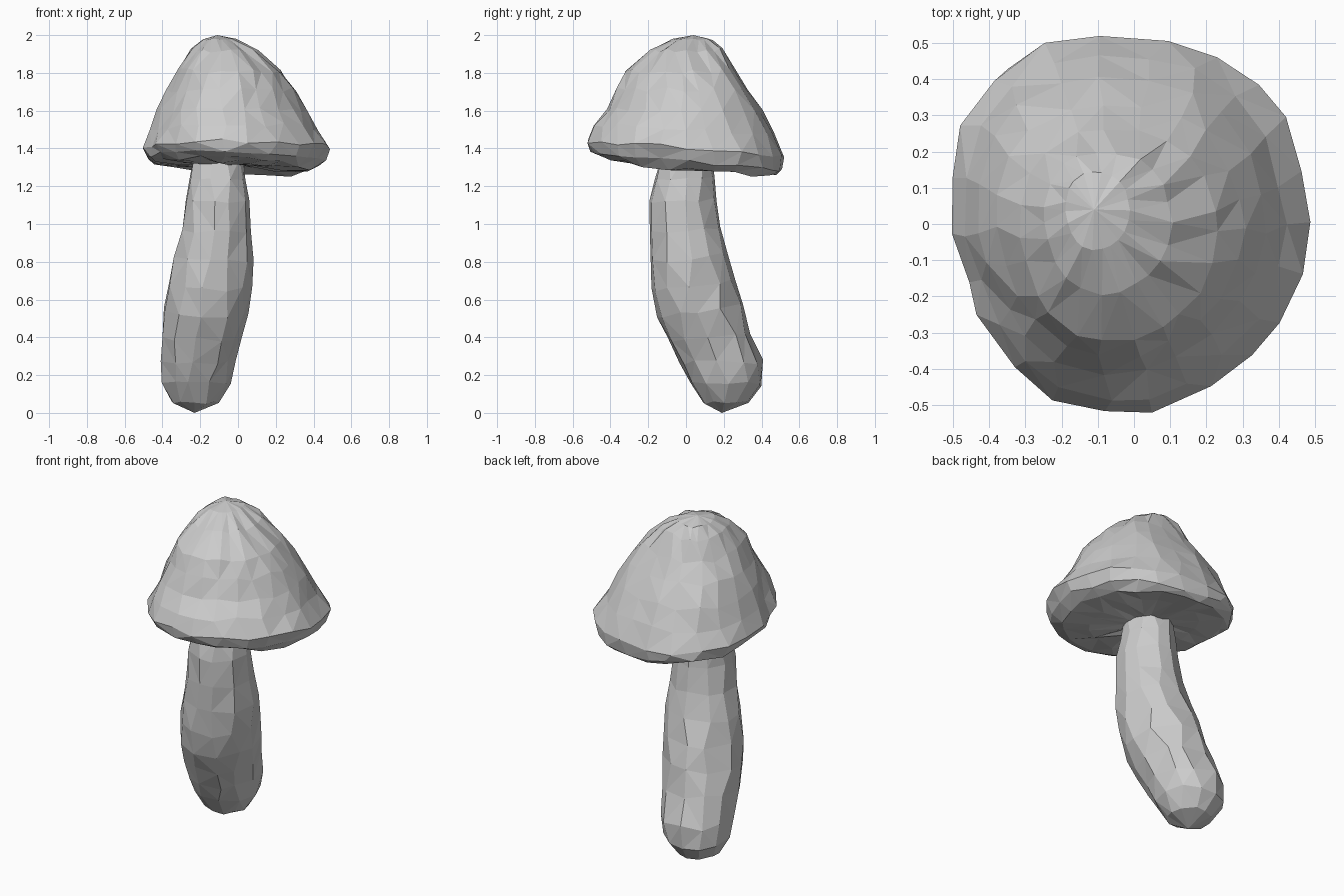
import bpy, bmesh, math, random

if "Cube" in bpy.data.objects:
    bpy.data.objects.remove(bpy.data.objects["Cube"])

random.seed(4)

# Radius of the cap outline every 20 degrees, relative to its half width
CAP_LOBES = [0.975, 0.95, 1.035, 1.04, 1.02, 1.03, 1.10, 1.10, 1.02,
             0.98, 0.94, 0.98, 1.03, 1.02, 1.00, 0.945, 0.965, 0.94]


def lobe(a, lobes):
    """Outline radius at an angle, interpolated between the listed lobes."""
    if not lobes:
        return 1
    t = a / math.tau * len(lobes)
    i, f = math.floor(t), t - math.floor(t)
    return lobes[i % len(lobes)] * (1 - f) + lobes[(i + 1) % len(lobes)] * f


def ring(bm, row, sides, jitter, lobes):
    """Wobbly closed ring from (z, x0, x1, y0, y1, slope_x, slope_y)."""
    z, x0, x1, y0, y1, sx, sy = row
    cx, cy, rx, ry = (x0 + x1) / 2, (y0 + y1) / 2, (x1 - x0) / 2, (y1 - y0) / 2
    verts = []
    for i in range(sides):
        a = math.tau * (i + random.uniform(-0.2, 0.2)) / sides
        k = lobe(a, lobes) * (1.01 + random.uniform(-jitter, jitter))
        x, y = rx * k * math.cos(a), ry * k * math.sin(a)
        dz = random.uniform(-1, 1) * min(0.014, rx * 0.07)
        verts.append(bm.verts.new((cx + x, cy + y, z + sx * x + sy * y + dz)))
    return verts


def loft(name, rows, start, end, sides, jitter, lobes=None):
    """Skin the rings and close both ends with a point."""
    bm = bmesh.new()
    rings = [ring(bm, r, sides, jitter, lobes) for r in rows]
    for lo, hi in zip(rings, rings[1:]):
        for i in range(sides):
            j = (i + 1) % sides
            bm.faces.new((lo[i], lo[j], hi[j], hi[i]))
    for tip, loop in ((start, rings[0]), (end, rings[-1])):
        v = bm.verts.new(tip)
        for i in range(sides):
            bm.faces.new((v, loop[i], loop[(i + 1) % sides]))
    bmesh.ops.triangulate(bm, faces=bm.faces[:], quad_method='SHORT_EDGE')
    bmesh.ops.recalc_face_normals(bm, faces=bm.faces[:])
    mesh = bpy.data.meshes.new(name)
    bm.to_mesh(mesh)
    bm.free()
    obj = bpy.data.objects.new(name, mesh)
    bpy.context.collection.objects.link(obj)
    return obj


# Bent stem, from rounded foot to just inside the cap
stem_rows = [
    (0.055, -0.35, -0.10, 0.09, 0.33, 0, 0.02),
    (0.16, -0.41, -0.04, 0.02, 0.40, 0, -0.05),
    (0.27, -0.41, -0.01, -0.04, 0.405, 0, 0),
    (0.41, -0.40, 0.02, -0.10, 0.345, 0, 0.1),
    (0.54, -0.39, 0.05, -0.15, 0.30, 0, 0.12),
    (0.68, -0.37, 0.07, -0.18, 0.26, 0, 0.12),
    (0.82, -0.34, 0.08, -0.19, 0.22, 0, 0.1),
    (0.97, -0.30, 0.07, -0.19, 0.18, 0, 0.08),
    (1.12, -0.28, 0.06, -0.19, 0.16, 0, 0.05),
    (1.24, -0.26, 0.04, -0.17, 0.15, 0, 0),
    (1.34, -0.24, 0.03, -0.14, 0.14, 0, 0),
]
loft("stem", stem_rows, (-0.23, 0.19, 0.0), (-0.1, 0.0, 1.35), 11, 0.025)

# Lopsided cap, from crown down over the rounded rim and under to the stem
cap_rows = [
    (1.975, -0.19, -0.01, -0.07, 0.14, 0, 0),
    (1.92, -0.25, 0.11, -0.19, 0.19, 0, 0),
    (1.81, -0.32, 0.24, -0.32, 0.25, 0, 0),
    (1.71, -0.38, 0.31, -0.36, 0.32, 0, 0),
    (1.60, -0.43, 0.37, -0.41, 0.39, 0, -0.02),
    (1.50, -0.47, 0.43, -0.48, 0.45, 0, -0.06),
    (1.40, -0.51, 0.505, -0.51, 0.50, 0, -0.08),
    (1.34, -0.49, 0.47, -0.49, 0.49, -0.03, -0.09),
    (1.305, -0.44, 0.40, -0.44, 0.46, -0.05, -0.09),
    (1.31, -0.32, 0.24, -0.30, 0.32, -0.05, -0.07),
    (1.32, -0.20, 0.06, -0.13, 0.14, 0, 0),
]
loft("cap", cap_rows, (-0.11, 0.04, 2.0), (-0.08, 0.0, 1.33), 22, 0.018, CAP_LOBES)
